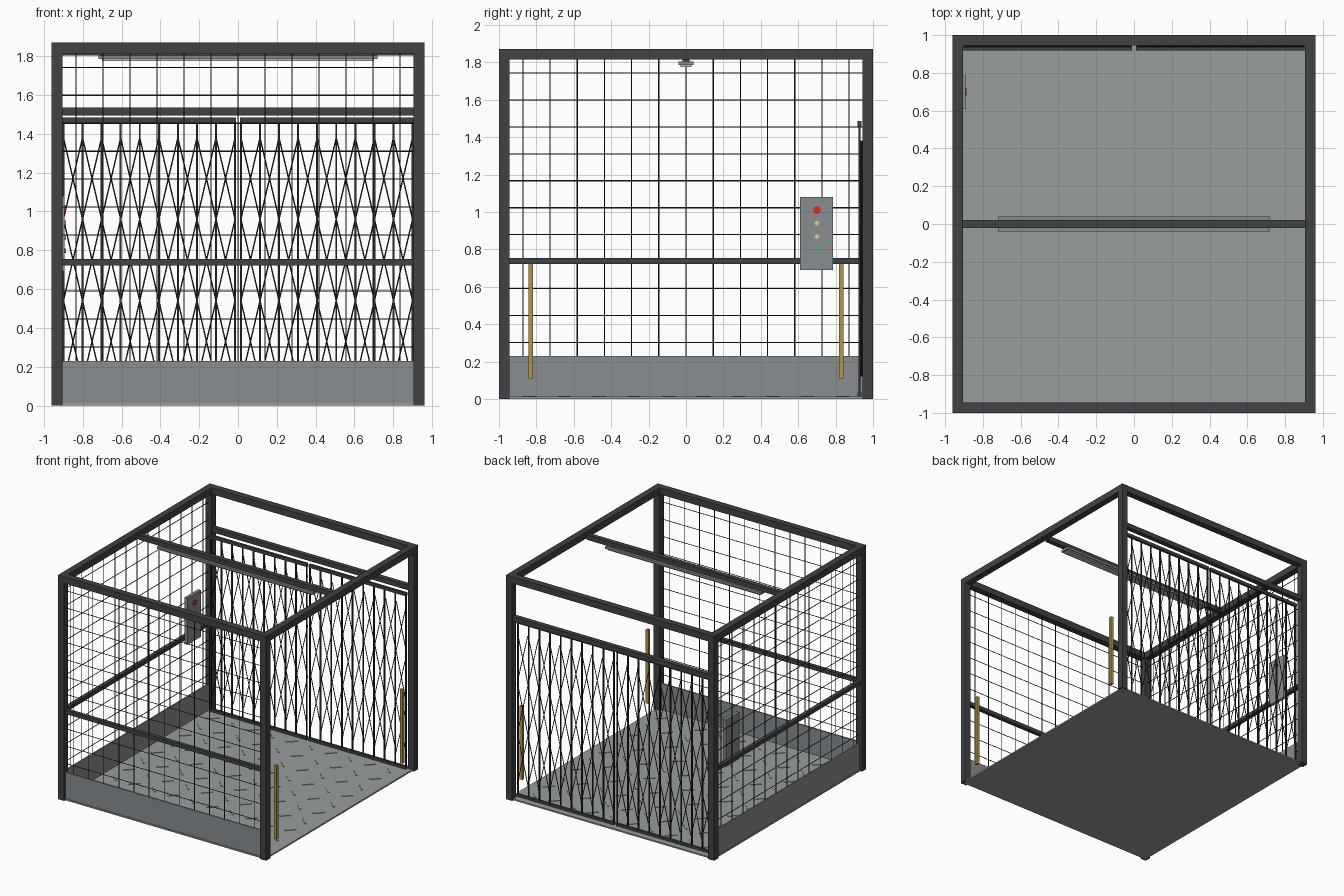
import bpy, bmesh, math
from mathutils import Matrix, Vector

if "Cube" in bpy.data.objects:
    bpy.data.objects.remove(bpy.data.objects["Cube"])

def mat(name, c):
    m = bpy.data.materials.new(name)
    m.diffuse_color = (*c, 1)
    m.use_nodes = True
    m.node_tree.nodes["Principled BSDF"].inputs["Base Color"].default_value = m.diffuse_color
    return m

DARK = mat("dark_steel", (0.05, 0.055, 0.06))
WIRE = mat("black_wire", (0.03, 0.03, 0.03))
GREY = mat("grey_steel", (0.25, 0.27, 0.28))
PLATE = mat("floor_steel", (0.32, 0.34, 0.34))
GOLD = mat("yellow", (0.45, 0.30, 0.06))
LAMP = mat("lamp_white", (0.5, 0.5, 0.5))
RED = mat("red", (0.7, 0.03, 0.02))
BEIGE = mat("beige", (0.7, 0.55, 0.35))
GREEN = mat("green", (0.05, 0.5, 0.1))

def add_box(bm, lo, hi):
    lo, hi = Vector(lo), Vector(hi)
    s = hi - lo
    bmesh.ops.create_cube(bm, size=1, matrix=Matrix.Translation((lo + hi) / 2) @ Matrix.Diagonal((*s, 1)))

def add_rod(bm, p, q, r, seg=6):
    p, q = Vector(p), Vector(q)
    d = q - p
    m = Matrix.Translation((p + q) / 2) @ d.to_track_quat('Z', 'Y').to_matrix().to_4x4()
    bmesh.ops.create_cone(bm, cap_ends=True, segments=seg, radius1=r, radius2=r, depth=d.length, matrix=m)

def finish(name, bm, material):
    me = bpy.data.meshes.new(name)
    bm.to_mesh(me)
    bm.free()
    me.materials.append(material)
    ob = bpy.data.objects.new(name, me)
    bpy.context.collection.objects.link(ob)
    return ob

def boxes(name, material, *pairs):
    bm = bmesh.new()
    for lo, hi in pairs:
        add_box(bm, lo, hi)
    return finish(name, bm, material)

X, Y, H, T = 0.96, 1.0, 1.87, 0.055      # outer half sizes, height, tube size
xi, yi = X - T, Y - T                    # inner faces
xc, yc = X - T / 2, Y - T / 2            # tube centre lines

# Frame: corner posts, top ring, cross beam, gate header
for sx in (-1, 1):
    for sy in (-1, 1):
        boxes("corner_post", DARK, ((sx*xc - T/2, sy*yc - T/2, 0), (sx*xc + T/2, sy*yc + T/2, H - T)))
    boxes("top_side_beam", DARK, ((sx*xc - T/2, -Y, H - T), (sx*xc + T/2, Y, H)))
for sy in (-1, 1):
    boxes("top_end_beam", DARK, ((-xi, sy*yc - T/2, H - T), (xi, sy*yc + T/2, H)))
boxes("ceiling_cross_beam", DARK, ((-xi, -0.02, 1.805), (xi, 0.02, 1.845)))
boxes("gate_header", DARK, ((-xi, yc - 0.02, 1.495), (xi, yc + 0.02, 1.535)))

# Floor plate with raised treads
boxes("floor_plate", PLATE, ((-0.945, -0.985, 0), (0.945, 0.985, 0.012)))
bm = bmesh.new()
n = 10
for i in range(n):
    for j in range(n):
        x = (i + 0.5) / n * 1.8 - 0.9
        y = (j + 0.5) / n * 1.86 - 0.93
        a = math.radians(45 if (i + j) % 2 else -45)
        bmesh.ops.create_cube(bm, size=1, matrix=Matrix.Translation((x, y, 0.0135))
                              @ Matrix.Rotation(a, 4, 'Z') @ Matrix.Diagonal((0.09, 0.014, 0.005, 1)))
finish("floor_treads", bm, PLATE)

# Kick plates and mid rails on the front and left walls
boxes("front_kick_plate", GREY, ((-xi, -yc - 0.006, 0.012), (xi, -yc + 0.006, 0.23)))
boxes("left_kick_plate", GREY, ((-xc - 0.006, -yi, 0.012), (-xc + 0.006, yi, 0.23)))
boxes("front_mid_rail", DARK, ((-xi, -yc - 0.016, 0.722), (xi, -yc + 0.016, 0.754)))
boxes("left_mid_rail", DARK, ((-xc - 0.016, -yi, 0.722), (-xc + 0.016, yi, 0.754)))

# Wire mesh panels
def wire_panel(name, half, place, cols, rows=11, z0=0.23, z1=H - T, r=0.003):
    bm = bmesh.new()
    for i in range(cols):
        u = -half + (i + 0.5) * 2 * half / cols
        add_rod(bm, place(u, z0), place(u, z1), r)
    for j in range(rows):
        z = z0 + (j + 0.5) * (z1 - z0) / rows
        add_rod(bm, place(-half, z), place(half, z), r)
    finish(name, bm, WIRE)

wire_panel("front_wire_mesh", xi, lambda u, z: (u, -yc, z), 13)
wire_panel("left_wire_mesh", yi, lambda u, z: (-xc, u, z), 13)

# Folding scissor gate at the back, two leaves
for s, side in ((-1, "left"), (1, "right")):
    xs = [s * (0.015 + 0.0983 * i) for i in range(10)]
    a, b = sorted((s * 0.01, s * xi))
    boxes(side + "_gate_track", DARK, ((a, 0.918, 1.458), (b, 0.938, 1.485)),
          ((a, 0.918, 0.014), (b, 0.938, 0.035)))
    bm = bmesh.new()
    for x in xs:
        add_box(bm, (x - 0.005, 0.922, 0.03), (x + 0.005, 0.932, 1.46))
    finish(side + "_gate_bars", bm, WIRE)
    bm = bmesh.new()
    tiers = [0.12 + 0.42 * k for k in range(4)]
    for x0, x1 in zip(xs, xs[1:]):
        for z0, z1 in zip(tiers, tiers[1:]):
            add_rod(bm, (x0, 0.935, z0), (x1, 0.935, z1), 0.0035)
            add_rod(bm, (x0, 0.941, z1), (x1, 0.941, z0), 0.0035)
    finish(side + "_gate_lattice", bm, WIRE)

# Yellow sensor poles on the open right side
for sy in (-1, 1):
    boxes("sensor_pole", GOLD, ((xc - 0.012, sy*0.83 - 0.012, 0.11), (xc + 0.012, sy*0.83 + 0.012, 0.725)))

# Ceiling lamp
boxes("lamp_housing", GREY, ((-0.72, -0.04, 1.786), (0.72, 0.04, 1.805)))
boxes("lamp_diffuser", LAMP, ((-0.70, -0.03, 1.776), (0.70, 0.03, 1.786)))

# Control panel with push buttons
boxes("control_panel", GREY, ((-0.919, 0.61, 0.69), (-0.893, 0.787, 1.08)))
for name, z, r, m in (("stop_button", 1.01, 0.021, RED), ("up_button", 0.94, 0.013, BEIGE),
                      ("down_button", 0.868, 0.013, BEIGE), ("start_button", 0.797, 0.012, GREEN)):
    bm = bmesh.new()
    add_rod(bm, (-0.895, 0.70, z), (-0.886, 0.70, z), r, 16)
    finish(name, bm, m)
